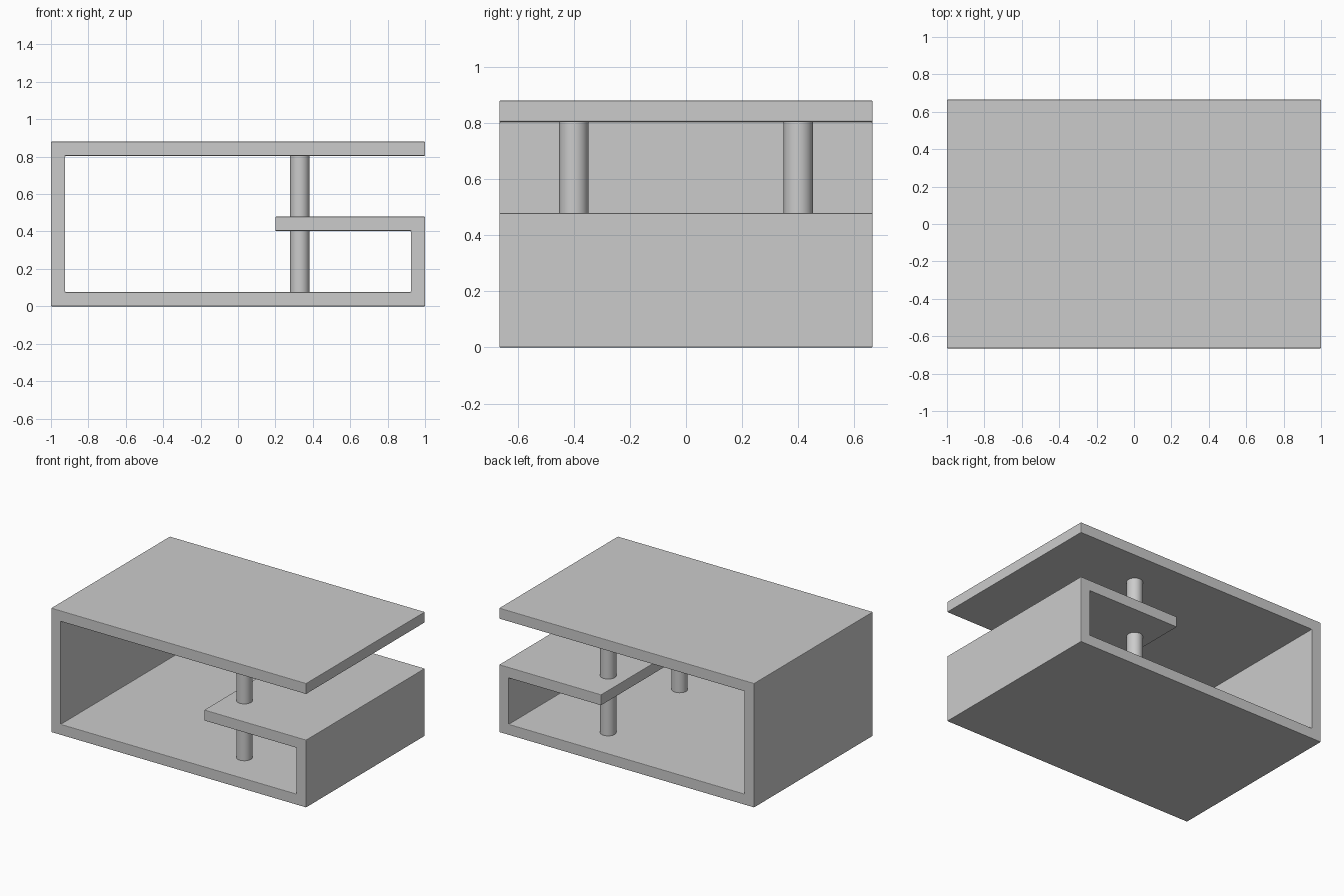
import bpy, bmesh

if "Cube" in bpy.data.objects:
    bpy.data.objects.remove(bpy.data.objects["Cube"])

DEPTH = 1.33      # front to back
T = 0.076         # board thickness
H = 0.88          # overall height
SHELF = 0.479     # top of the inner shelf
SHELF_X = 0.2     # free end of the shelf


def add_object(name, bm):
    bmesh.ops.recalc_face_normals(bm, faces=bm.faces)
    mesh = bpy.data.meshes.new(name)
    bm.to_mesh(mesh)
    bm.free()
    obj = bpy.data.objects.new(name, mesh)
    bpy.context.collection.objects.link(obj)
    return obj


# One continuous folded board: top, left side, base, right side, inner shelf
profile = [
    (1, H), (-1, H), (-1, 0), (1, 0), (1, SHELF), (SHELF_X, SHELF),
    (SHELF_X, SHELF - T), (1 - T, SHELF - T), (1 - T, T),
    (-1 + T, T), (-1 + T, H - T), (1, H - T),
]
bm = bmesh.new()
face = bm.faces.new([bm.verts.new((x, -DEPTH / 2, z)) for x, z in profile])
ext = bmesh.ops.extrude_face_region(bm, geom=[face])
bmesh.ops.translate(bm, vec=(0, DEPTH, 0),
                    verts=[v for v in ext["geom"] if isinstance(v, bmesh.types.BMVert)])
frame = add_object("folded_table_frame", bm)
bevel = frame.modifiers.new("soft_edges", "BEVEL")
bevel.width = 0.004
bevel.segments = 2

# Round posts below and above the shelf, front and back
for level, z0, z1 in (("lower", T, SHELF - T), ("upper", SHELF, H - T)):
    for side, y in (("front", -0.4), ("back", 0.4)):
        bpy.ops.mesh.primitive_cylinder_add(
            vertices=32, radius=0.052, depth=z1 - z0 + 0.004,
            location=(0.33, y, (z0 + z1) / 2))
        post = bpy.context.object
        post.name = f"{level}_{side}_post"
        bpy.ops.object.shade_smooth_by_angle()
